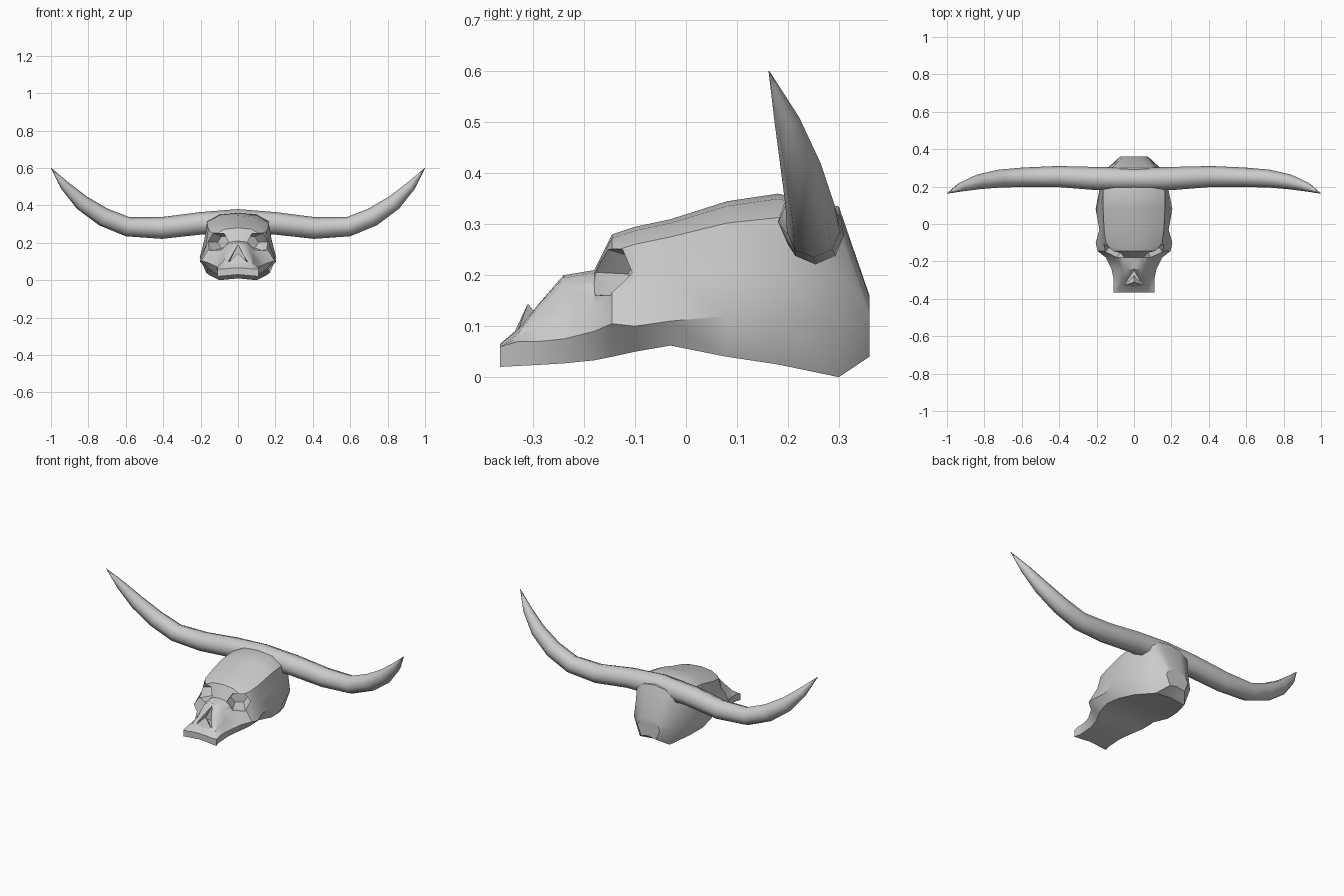
import bpy, bmesh
from math import cos, sin, pi, radians
from mathutils import Vector

cube = bpy.data.objects.get("Cube")
if cube:
    bpy.data.objects.remove(cube)

bone = bpy.data.materials.new("bone_grey")
bone.use_nodes = True
GREY = (0.6, 0.6, 0.6, 1)
bone.diffuse_color = GREY
bone.node_tree.nodes["Principled BSDF"].inputs["Base Color"].default_value = GREY


def loft(name, rings):
    """Skin a list of closed rings and cap both ends."""
    bm = bmesh.new()
    rows = [[bm.verts.new(p) for p in ring] for ring in rings]
    n = len(rows[0])
    for a, b in zip(rows, rows[1:]):
        for i in range(n):
            j = (i + 1) % n
            bm.faces.new((a[i], a[j], b[j], b[i]))
    bm.faces.new(rows[0])
    bm.faces.new(rows[-1])
    bmesh.ops.recalc_face_normals(bm, faces=bm.faces)
    mesh = bpy.data.meshes.new(name)
    bm.to_mesh(mesh)
    bm.free()
    obj = bpy.data.objects.new(name, mesh)
    bpy.context.collection.objects.link(obj)
    mesh.materials.append(bone)
    return obj


def activate(obj):
    bpy.ops.object.select_all(action='DESELECT')
    obj.select_set(True)
    bpy.context.view_layer.objects.active = obj


def smooth(obj, angle):
    activate(obj)
    bpy.ops.object.shade_smooth_by_angle(angle=radians(angle))


def carve(obj, cutter):
    """Cut a hollow, then discard the cutter."""
    cutter.hide_render = True
    mod = obj.modifiers.new("carve", 'BOOLEAN')
    mod.operation = 'DIFFERENCE'
    mod.solver = 'EXACT'
    mod.object = cutter
    activate(obj)
    bpy.ops.object.modifier_apply(modifier=mod.name)
    bpy.data.objects.remove(cutter)


def skull_section(y, crown, brow, cheek, cheek_z, jaw, base):
    """Closed cross-section from crown round to underside and back."""
    height = crown - base
    shoulder_z = crown - height * .14
    half = [(0, crown),
            (brow * .6, crown - height * .03),
            (brow, shoulder_z),
            (brow + (cheek - brow) * .4, (shoulder_z + cheek_z) / 2),
            (cheek, cheek_z),
            (jaw, base),
            (0, base + .01)]
    mirrored = [(-x, z) for x, z in half[-2:0:-1]]
    return [(x, y, z) for x, z in half + mirrored]


# Skull: y, crown height, brow width, cheek width, cheek height, jaw width, base height
skull = loft("skull", [skull_section(*station) for station in (
    (-.365, .065, .08, .11, .06, .11, .02),
    (-.33, .095, .08, .11, .07, .1, .022),
    (-.29, .145, .065, .11, .07, .1, .024),
    (-.24, .2, .06, .12, .075, .1, .027),
    (-.18, .21, .07, .15, .09, .115, .033),
    (-.145, .28, .12, .195, .105, .13, .04),
    (-.1, .295, .15, .205, .1, .15, .05),
    (-.03, .31, .16, .185, .11, .16, .062),
    (.08, .345, .165, .205, .12, .17, .04),
    (.18, .36, .165, .185, .11, .15, .025),
    (.3, .335, .12, .14, .11, .1, 0),
    (.36, .16, .055, .075, .1, .05, .04))])

# Eye sockets: tapered six-sided hollows facing outwards
for side in (1, -1):
    out = Vector((.55 * side, -.83, .05)).normalized()
    across = out.cross(Vector((0, 0, 1))).normalized()
    up = across.cross(out)
    middle = Vector((.098 * side, -.13, .205))

    def socket_ring(depth, scale):
        turns = [i * pi / 3 for i in range(6)]
        return [middle + out * depth
                + across * (.066 * scale * cos(t))
                + up * (.052 * scale * sin(t)) for t in turns]

    carve(skull, loft("socket_cutter", [
        socket_ring(.1, 1.15), socket_ring(0, .97), socket_ring(-.05, .7)]))

# Nose opening: tapered triangular hollow
carve(skull, loft("nose_cutter", [
    [(0, y, .19), (w, y, .1), (-w, y, .1)] for y, w in ((-.42, .06), (-.25, .045))]))
smooth(skull, 35)

# Nose spine: small pointed wedge on the muzzle
spine_tip = Vector((0, -.31, .145))
spine_base = [Vector(p) for p in (
    (0, -.345, .07), (.055, -.33, .09), (0, -.27, .09), (-.055, -.33, .09))]
smooth(loft("nose_spine", [spine_base, [spine_tip.lerp(p, .05) for p in spine_base]]), 25)

# Horns: one tapering eight-sided sweep through the back of the crown
# path entries: x, y, z, depth radius, height radius
half_path = [(0, .24, .31, .06, .07),
             (.2, .243, .304, .062, .06),
             (.41, .254, .279, .056, .058),
             (.59, .25, .286, .052, .052),
             (.72, .243, .338, .048, .05),
             (.835, .225, .415, .04, .042),
             (.925, .198, .505, .025, .026),
             (1, .163, .6, .001, .001)]
path = [(-x, *rest) for x, *rest in half_path[:0:-1]] + half_path
horn_rings = []
for i, (x, y, z, deep, high) in enumerate(path):
    before = Vector(path[max(i - 1, 0)][:3])
    after = Vector(path[min(i + 1, len(path) - 1)][:3])
    tangent = (after - before).normalized()
    rise = tangent.cross(Vector((0, 1, 0))).normalized()
    depth = rise.cross(tangent)
    centre = Vector((x, y, z))
    horn_rings.append([centre + depth * (deep * cos(k * pi / 4)) + rise * (high * sin(k * pi / 4))
                       for k in range(8)])
smooth(loft("horns", horn_rings), 60)
